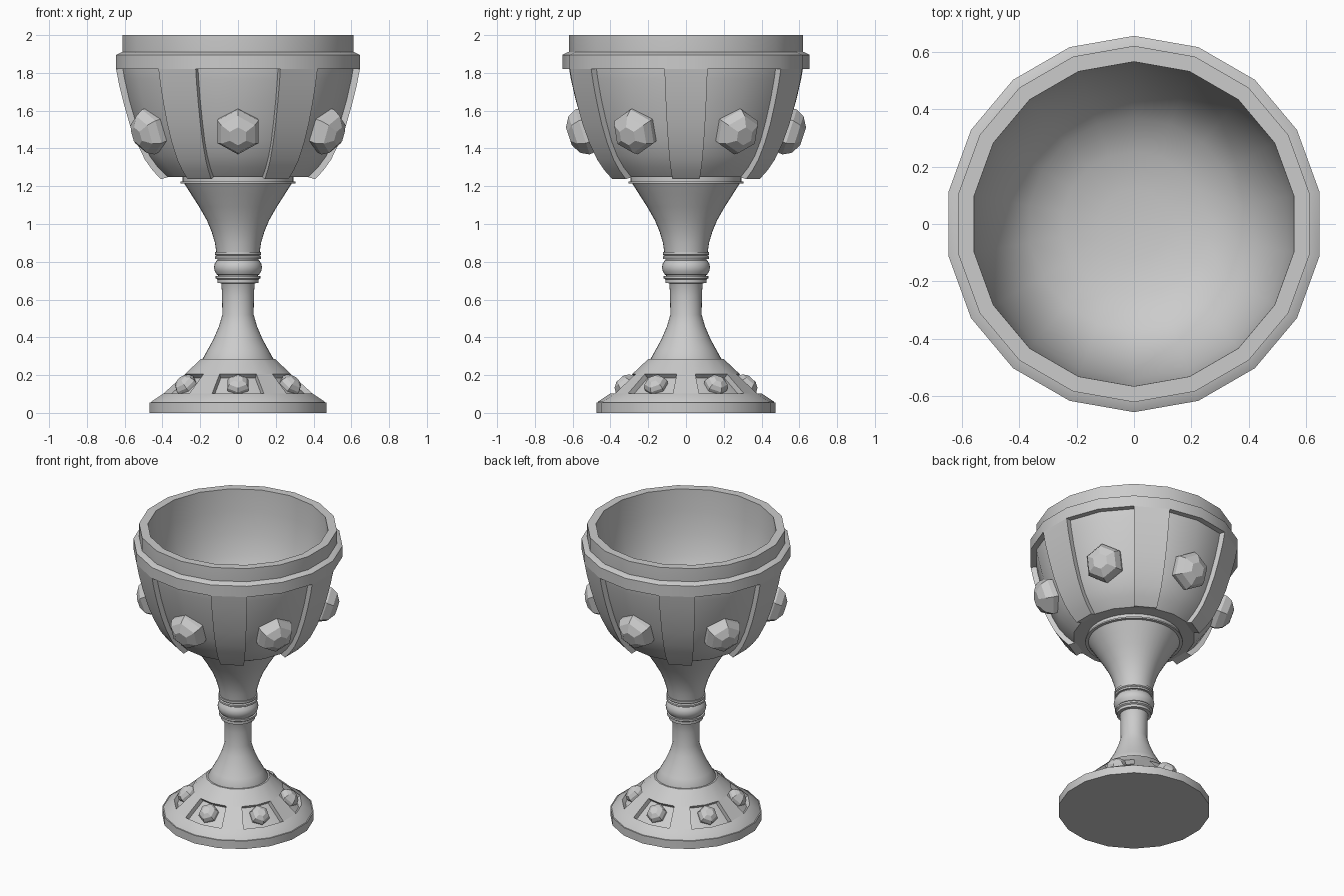
import bpy, bmesh
from math import radians, sin, cos, pi
from mathutils import Vector

if "Cube" in bpy.data.objects:
    bpy.data.objects.remove(bpy.data.objects["Cube"])


def sweep(bm, prof, start=90, steps=18, step=20, closed=True):
    """Turn a (radius, z) profile about z; partial turns get end caps."""
    full = steps * step == 360
    rings = []
    for i in range(steps if full else steps + 1):
        a = radians(start + i * step)
        rings.append([bm.verts.new((r * cos(a), r * sin(a), z)) for r, z in prof])
    n = len(prof)
    for i in range(steps):
        p, q = rings[i], rings[(i + 1) % len(rings)]
        for j in range(n if closed else n - 1):
            k = (j + 1) % n
            bm.faces.new((p[j], q[j], q[k], p[k]))
    if not full:
        bm.faces.new(rings[0])
        bm.faces.new(rings[-1][::-1])


def finish(name, bm, angle=30):
    bmesh.ops.remove_doubles(bm, verts=bm.verts, dist=1e-5)
    bmesh.ops.recalc_face_normals(bm, faces=bm.faces)
    me = bpy.data.meshes.new(name)
    bm.to_mesh(me)
    bm.free()
    ob = bpy.data.objects.new(name, me)
    bpy.context.collection.objects.link(ob)
    bpy.ops.object.select_all(action='DESELECT')
    ob.select_set(True)
    bpy.context.view_layer.objects.active = ob
    if angle:
        bpy.ops.object.shade_smooth_by_angle(angle=radians(angle))
    return ob


def lathe(name, prof, segs=18, closed=False):
    bm = bmesh.new()
    sweep(bm, prof, steps=segs, step=360 // segs, closed=closed)
    return finish(name, bm)


def ribs(name, prof):
    """Six raised bars, each one 20 degree side wide."""
    bm = bmesh.new()
    for i in range(6):
        sweep(bm, prof, start=60 * i - 10, steps=1)
    return finish(name, bm)


def gems(name, r, z, tilt, size):
    """Six faceted hexagonal stones in the middle of the panels."""
    bm = bmesh.new()
    t = radians(tilt)
    for i in range(6):
        a = radians(30 + 60 * i)
        out = Vector((cos(a), sin(a), 0))
        n = out * cos(t) + Vector((0, 0, sin(t)))
        u = Vector((-sin(a), cos(a), 0))
        v = n.cross(u)
        c = out * r + Vector((0, 0, z))
        rings = []
        for w, h in ((0.95, -0.3), (1, 0.2), (0.82, 0.55), (0.4, 0.8)):
            rings.append([bm.verts.new(c + size * (n * h + w * (u * sin(k * pi / 3) + v * cos(k * pi / 3))))
                          for k in range(6)])
        for p, q in zip(rings, rings[1:]):
            for k in range(6):
                m = (k + 1) % 6
                bm.faces.new((p[k], p[m], q[m], q[k]))
        bm.faces.new(rings[0])
        bm.faces.new(rings[-1])
    return finish(name, bm, 0)


# Bowl: recessed outer wall, lip and hollow inside
lathe("bowl", [(0, 1.25), (0.38, 1.25), (0.43, 1.30), (0.475, 1.36), (0.515, 1.44), (0.55, 1.54),
               (0.585, 1.66), (0.61, 1.77), (0.62, 1.83), (0.62, 2.0), (0.565, 2.0), (0.56, 1.85),
               (0.54, 1.7), (0.505, 1.57), (0.45, 1.45), (0.37, 1.36), (0.25, 1.305), (0.12, 1.285),
               (0, 1.28)])

# Raised band under the lip and the ribs hanging from it
lathe("bowl_band", [(0.60, 1.82), (0.655, 1.82), (0.655, 1.895), (0.625, 1.91), (0.60, 1.91)], closed=True)
ribs("bowl_ribs", [(0.655, 1.82), (0.64, 1.74), (0.615, 1.64), (0.583, 1.53), (0.545, 1.43), (0.50, 1.34),
                   (0.46, 1.285), (0.415, 1.237), (0.37, 1.25), (0.47, 1.37), (0.53, 1.54), (0.60, 1.82)])
gems("bowl_gems", 0.525, 1.495, -18, 0.125)

# Stem with collar rings and bead
lathe("stem", [(0, 1.25), (0.295, 1.25), (0.295, 1.225), (0.305, 1.225), (0.305, 1.215), (0.285, 1.215),
               (0.25, 1.16), (0.205, 1.09), (0.165, 1.02), (0.14, 0.96), (0.122, 0.90), (0.115, 0.85),
               (0.105, 0.79), (0.105, 0.72), (0.088, 0.685), (0.084, 0.62), (0.083, 0.52), (0.10, 0.46),
               (0.13, 0.39), (0.16, 0.335), (0.188, 0.285), (0.188, 0.26), (0, 0.26)], 36)
lathe("upper_collar", [(0.10, 0.852), (0.122, 0.852), (0.122, 0.838), (0.115, 0.832), (0.122, 0.826),
                       (0.122, 0.814), (0.10, 0.814)], 36, True)
lathe("stem_bead", [(0.09, 0.815), (0.112, 0.808), (0.123, 0.79), (0.127, 0.77), (0.123, 0.75),
                    (0.112, 0.732), (0.09, 0.725)], 36, True)
lathe("lower_collar", [(0.08, 0.725), (0.118, 0.725), (0.118, 0.712), (0.108, 0.706), (0.108, 0.688),
                       (0.08, 0.685)], 36, True)

# Foot: disc with recessed cone, framed by two rings and six bars
lathe("foot", [(0, 0), (0.475, 0), (0.475, 0.055), (0.41, 0.055), (0.18, 0.26), (0, 0.26)])
lathe("foot_lower_ring", [(0.47, 0.05), (0.465, 0.06), (0.40, 0.103), (0.375, 0.078), (0.40, 0.05)], closed=True)
lathe("foot_upper_ring", [(0.285, 0.205), (0.20, 0.285), (0.16, 0.285), (0.16, 0.25), (0.262, 0.18)], closed=True)
ribs("foot_bars", [(0.40, 0.103), (0.285, 0.205), (0.262, 0.18), (0.375, 0.078)])
gems("foot_gems", 0.315, 0.142, 48, 0.065)
